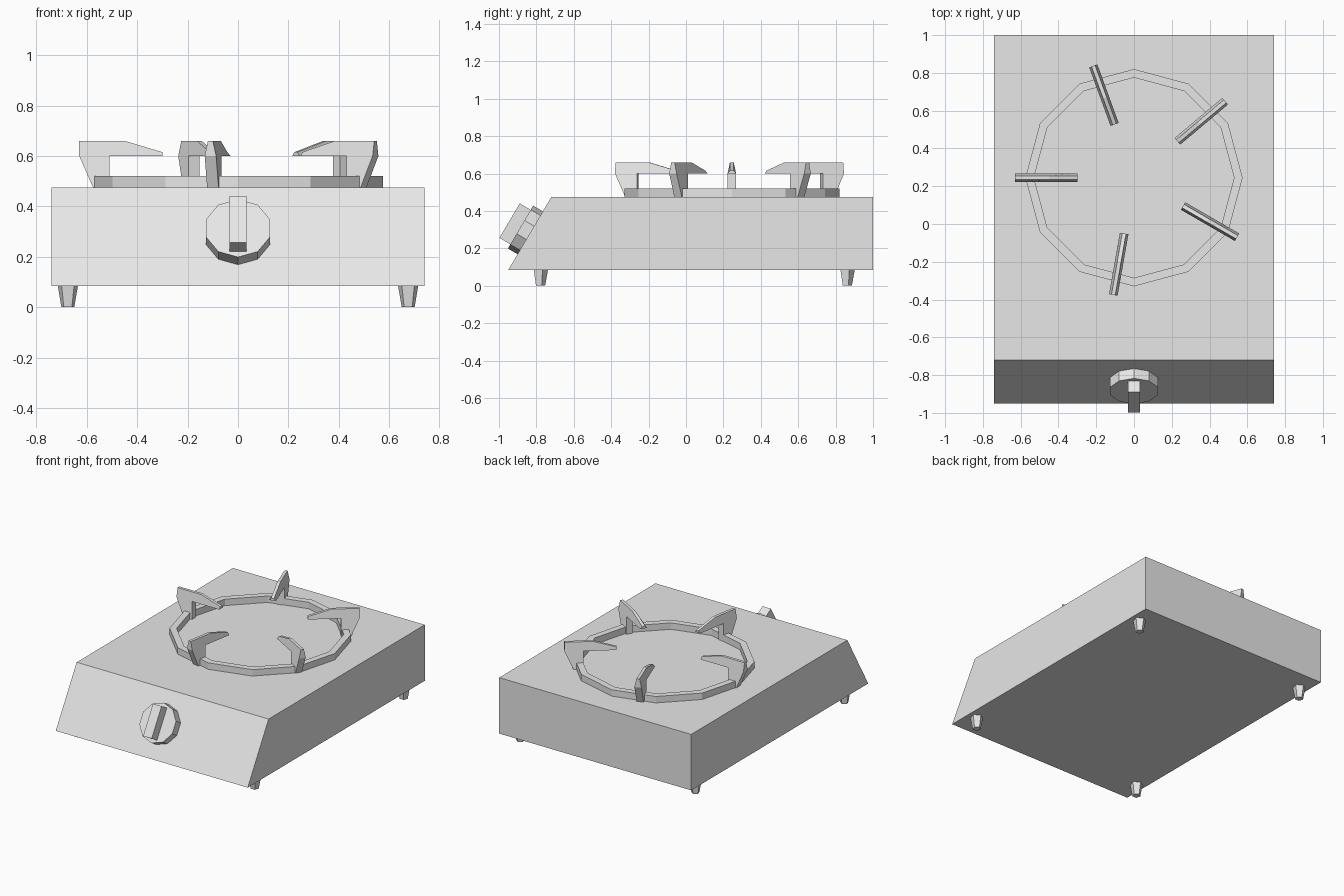
import bpy, bmesh, math
from mathutils import Matrix, Vector

cube = bpy.data.objects.get("Cube")
if cube:
    bpy.data.objects.remove(cube, do_unlink=True)

grey = bpy.data.materials.new("light_grey")
grey.use_nodes = True
GREY = (0.8, 0.8, 0.8, 1)
grey.diffuse_color = GREY
grey.node_tree.nodes["Principled BSDF"].inputs["Base Color"].default_value = GREY


def loft(name, loops, matrix=Matrix(), closed=False):
    """Skin matching point loops; cap the ends, or join last to first."""
    bm = bmesh.new()
    rows = [[bm.verts.new(p) for p in loop] for loop in loops]
    n = len(rows[0])
    pairs = list(zip(rows, rows[1:]))
    if closed:
        pairs.append((rows[-1], rows[0]))
    else:
        bm.faces.new(rows[0])
        bm.faces.new(rows[-1])
    for a, b in pairs:
        for i in range(n):
            j = (i + 1) % n
            bm.faces.new((a[i], a[j], b[j], b[i]))
    bmesh.ops.recalc_face_normals(bm, faces=bm.faces)
    mesh = bpy.data.meshes.new(name)
    bm.to_mesh(mesh)
    bm.free()
    mesh.materials.append(grey)
    obj = bpy.data.objects.new(name, mesh)
    obj.matrix_world = matrix
    bpy.context.collection.objects.link(obj)
    return obj


def polygon(sides, radius, z):
    """Regular polygon with a corner on +y."""
    turn = 2 * math.pi / sides
    return [(radius * math.sin(i * turn), radius * math.cos(i * turn), z)
            for i in range(sides)]


# Body with a sloping front panel
side = [(-0.95, 0.085), (1, 0.085), (1, 0.475), (-0.72, 0.475)]
loft("body", [[(x, y, z) for y, z in side] for x in (-0.74, 0.74)])

# Tapered feet
for x in (-0.675, 0.675):
    for y, end in ((-0.78, "front"), (0.86, "back")):
        label = "left" if x > 0 else "right"
        loft(f"{end}_{label}_foot", [polygon(5, 0.027, 0), polygon(5, 0.042, 0.085)],
             Matrix.Translation((x, y, 0)))

# Burner ring
burner = Matrix.Translation((0, 0.245, 0))
loft("burner_ring", [polygon(12, r, z) for r, z in
                     ((0.575, 0.475), (0.575, 0.52), (0.53, 0.52), (0.53, 0.475))],
     burner, closed=True)

# Pan supports: radius, height, half width around the profile
support = [(0.63, 0.66, 0.01), (0.45, 0.66, 0.01), (0.30, 0.615, 0.01),
           (0.30, 0.60, 0.023), (0.51, 0.60, 0.023), (0.51, 0.475, 0.023),
           (0.575, 0.475, 0.023), (0.63, 0.60, 0.023)]
for i in range(5):
    loft(f"pan_support_{i + 1}",
         [[(r, s * w, z) for r, z, w in support] for s in (-1, 1)],
         burner @ Matrix.Rotation(math.radians(180 - 70 * i), 4, "Z"))

# Control knob, local z pointing out of the sloping panel
up = Vector((0, 0.23, 0.39)).normalized()
out = Vector((0, -up.z, up.y))
knob = Matrix((Vector((1, 0, 0)), up, out)).transposed().to_4x4()
knob.translation = (0, -0.833, 0.283)
loft("knob_disc", [polygon(10, 0.133, z) for z in (0, 0.06)], knob)
grip = [(-0.033, -0.107), (0.033, -0.107), (0.033, 0.107), (-0.033, 0.107)]
loft("knob_grip", [[(x, y, z) for x, y in grip] for z in (0.05, 0.128)], knob)
